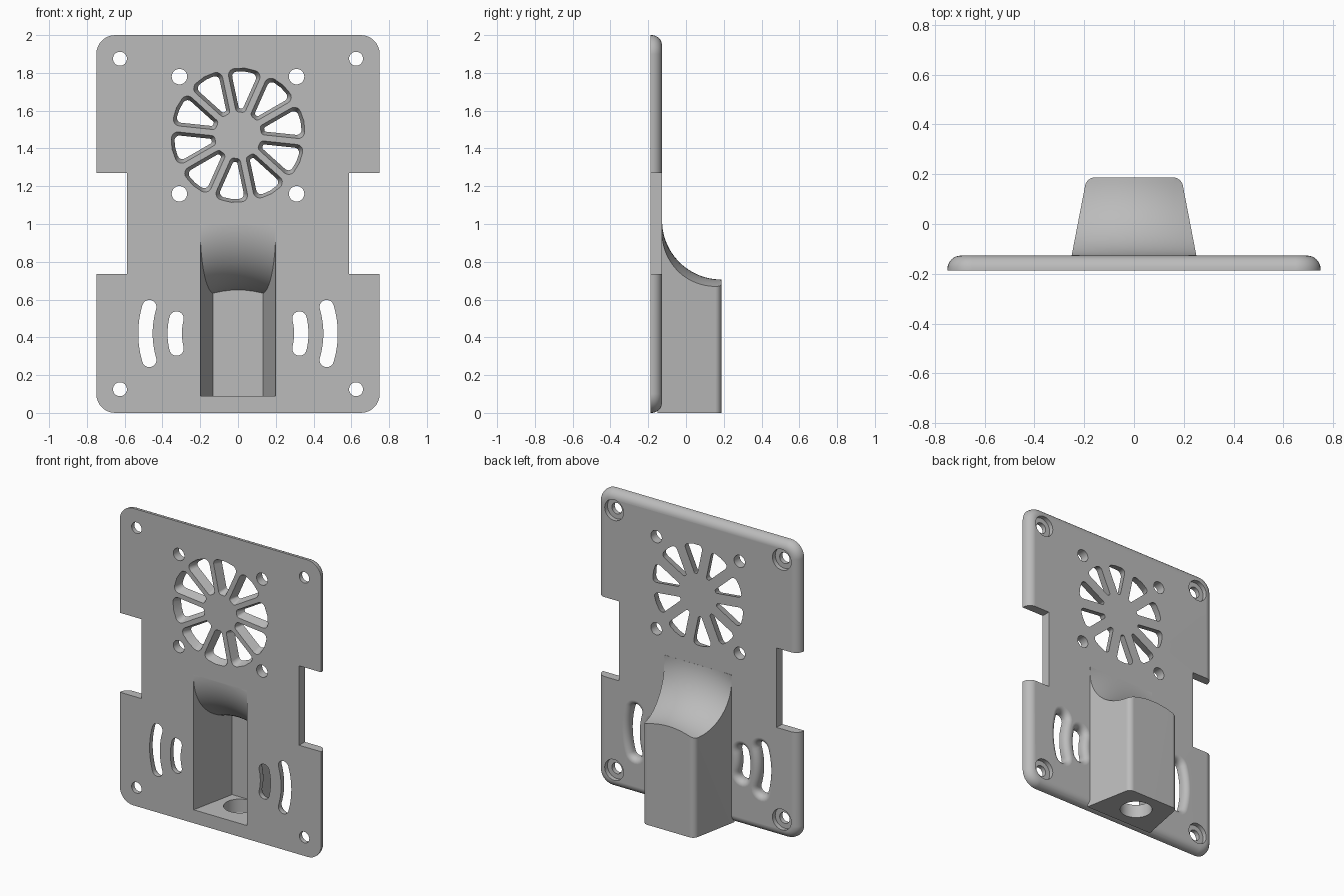
import bpy, bmesh, math
from mathutils import Vector

cube = bpy.data.objects.get("Cube")
if cube:
    bpy.data.objects.remove(cube)

FRONT, BACK, REAR = -0.187, -0.127, 0.187
FAN_Z, SLOT_Z = 1.47, 0.42

grey = bpy.data.materials.new("light grey")
grey.use_nodes = True
colour = (0.5, 0.5, 0.5, 1)
grey.diffuse_color = colour
grey.node_tree.nodes["Principled BSDF"].inputs["Base Color"].default_value = colour


def loft(bm, loops):
    """Closed solid through loops of matching 3D points."""
    rings = [[bm.verts.new(p) for p in loop] for loop in loops]
    n = len(rings[0])
    for a, b in zip(rings, rings[1:]):
        for i in range(n):
            bm.faces.new((a[i], a[(i + 1) % n], b[(i + 1) % n], b[i]))
    bm.faces.new(rings[0][::-1])
    bm.faces.new(rings[-1])


def make(name, *solids):
    bm = bmesh.new()
    for loops in solids:
        loft(bm, loops)
    bmesh.ops.recalc_face_normals(bm, faces=bm.faces)
    mesh = bpy.data.meshes.new(name)
    bm.to_mesh(mesh)
    bm.free()
    mesh.materials.append(grey)
    obj = bpy.data.objects.new(name, mesh)
    bpy.context.collection.objects.link(obj)
    return obj


def combine(target, tool, operation="DIFFERENCE"):
    tool.hide_render = True
    mod = target.modifiers.new(tool.name, "BOOLEAN")
    mod.operation, mod.solver, mod.object = operation, "EXACT", tool
    bpy.context.view_layer.objects.active = target
    bpy.ops.object.modifier_apply(modifier=mod.name)
    bpy.data.objects.remove(tool)


def rounded(corners, radii, steps=8):
    """Polygon with arc-rounded corners."""
    out = []
    for i, (c, r) in enumerate(zip(corners, radii)):
        c = Vector(c)
        a = (Vector(corners[i - 1]) - c).normalized()
        b = (Vector(corners[(i + 1) % len(corners)]) - c).normalized()
        half = a.angle(b) / 2
        if r == 0:
            out.append(tuple(c))
            continue
        centre = c + (a + b).normalized() * r / math.sin(half)
        p, q = c + a * r / math.tan(half) - centre, c + b * r / math.tan(half) - centre
        for k in range(steps + 1):
            t = k / steps
            sweep = math.pi - 2 * half
            v = (p * math.sin((1 - t) * sweep) + q * math.sin(t * sweep)) / math.sin(sweep)
            out.append(tuple(centre + v))
    return out


def upright(points, y):
    return [(x, y, z) for x, z in points]


def level(points, z):
    return [(x, y, z) for x, y in points]


def disc(x, z, r, n=32):
    return [(x + r * math.cos(2 * math.pi * k / n), z + r * math.sin(2 * math.pi * k / n))
            for k in range(n)]


def box(x0, x1, z0, z1):
    return [(x0, z0), (x1, z0), (x1, z1), (x0, z1)]


# Plate with a rounded rear edge
def plate_loop(inset, y):
    w = 0.75 - inset
    return upright(rounded(box(-w, w, inset, 2 - inset), [0.1 - inset] * 4), y)


r = 0.055
body = make("mounting_plate", [plate_loop(0, FRONT)] + [
    plate_loop(r * (1 - math.cos(t)), BACK - r + r * math.sin(t))
    for t in [k * math.pi / 16 for k in range(9)]])


# Domed cylinder that shapes the scooped top of the duct
def scoop(radius):
    stations = [-0.32 + 0.04 * k for k in range(17)]
    return make("scoop_cutter", [
        [(x, y, z - x * x) for y, z in disc(REAR, 1.02, radius, 96)] for x in stations])


# Tapered duct on the rear of the plate
outer = rounded([(-0.255, -0.15), (0.255, -0.15), (0.19, REAR), (-0.19, REAR)],
                [0, 0, 0.04, 0.04])
duct = make("duct", [level(outer, 0), level(outer, 1.0)])
combine(duct, scoop(0.314))
combine(body, duct, "UNION")

# Hollow inside the duct, open to the front
inner = [(-0.213, -0.25), (0.213, -0.25), (0.133, 0.128), (-0.133, 0.128)]
hollow = make("hollow_cutter", [level(inner, 0.09), level(inner, 1.0)])
combine(hollow, scoop(0.374))
combine(body, hollow)

# Round hole in the duct floor
floor_hole = disc(0, 0.02, 0.1)
combine(body, make("floor_hole_cutter", [level(floor_hole, -0.1), level(floor_hole, 0.2)]))

# Side notches
combine(body, make("notch_cutter", *[
    [upright(box(min(s * 0.587, s), max(s * 0.587, s), 0.735, 1.27), y) for y in (-0.3, 0)]
    for s in (-1, 1)]))


# Fan grille: ten tapered wedge openings
def wedge(angle, inset):
    gap, lo, hi = 0.016 + inset, 0.125 + inset, 0.357 - inset
    half = math.radians(18)

    def edge(radius, sign):
        a = half - math.asin(gap / radius)
        return (radius * math.cos(a), sign * radius * math.sin(a))
    pts = rounded([edge(lo, -1), edge(hi, -1), (hi, 0), edge(hi, 1), edge(lo, 1)],
                  [0.02 - inset / 2, 0.035 - inset / 2, 0, 0.035 - inset / 2, 0.02 - inset / 2], 5)
    c, s = math.cos(angle), math.sin(angle)
    return [(x * c - z * s, FAN_Z + x * s + z * c) for x, z in pts]


wedges = []
for k in range(10):
    angle = math.radians(84 - 36 * k)
    wedges.append([upright(wedge(angle, i), y) for i, y in
                   ((0, -0.25), (0, FRONT), (0.018, BACK), (0.018, -0.1))])
combine(body, make("grille_cutter", *wedges))

# Fan screw holes and corner screw holes with counterbores
fan_holes = [[upright(disc(x, z, 0.041), y) for y in (-0.3, 0)]
             for x in (-0.31, 0.31) for z in (FAN_Z - 0.31, FAN_Z + 0.31)]
corner_holes = [[upright(disc(x, z, rad), y) for rad, y in
                 ((0.037, -0.3), (0.037, -0.157), (0.07, -0.157), (0.07, -0.05))]
                for x in (-0.625, 0.625) for z in (0.125, 1.875)]
combine(body, make("screw_hole_cutter", *fan_holes, *corner_holes))


# Curved adjustment slots, flared at the rear
def slot(side, radius, spread, half):
    pts = []
    for k in range(13):
        a = spread * (k / 6 - 1)
        pts.append(((radius + half) * math.cos(a), (radius + half) * math.sin(a)))
    for end in (1, -1):
        a = end * spread
        cx, cz = radius * math.cos(a), radius * math.sin(a)
        for k in range(1, 10):
            t = a + math.pi * (k / 10 + (0 if end > 0 else 1))
            pts.append((cx + half * math.cos(t), cz + half * math.sin(t)))
        if end > 0:
            for k in range(13):
                b = spread * (1 - k / 6)
                pts.append(((radius - half) * math.cos(b), (radius - half) * math.sin(b)))
    return [(side * x, SLOT_Z + z) for x, z in pts]


flare = [(0.038 + 0.037 * (1 - math.cos(t)), BACK - 0.04 + 0.04 * math.sin(t))
         for t in [k * math.pi / 12 for k in range(7)]]
profile = [(0.038, -0.3)] + flare + [(0.075, -0.08)]
# Outer and inner slots are cut separately so their flares may meet
for radius, spread in ((0.49, 0.29), (0.335, 0.24)):
    combine(body, make("slot_cutter", *[
        [upright(slot(s, radius, spread, h), y) for h, y in profile] for s in (-1, 1)]))

# Smooth shading with crisp edges
bpy.ops.object.select_all(action="DESELECT")
body.select_set(True)
bpy.context.view_layer.objects.active = body
bpy.ops.object.shade_smooth_by_angle(angle=math.radians(30))
normals = body.modifiers.new("weighted_normals", "WEIGHTED_NORMAL")
normals.keep_sharp = True
